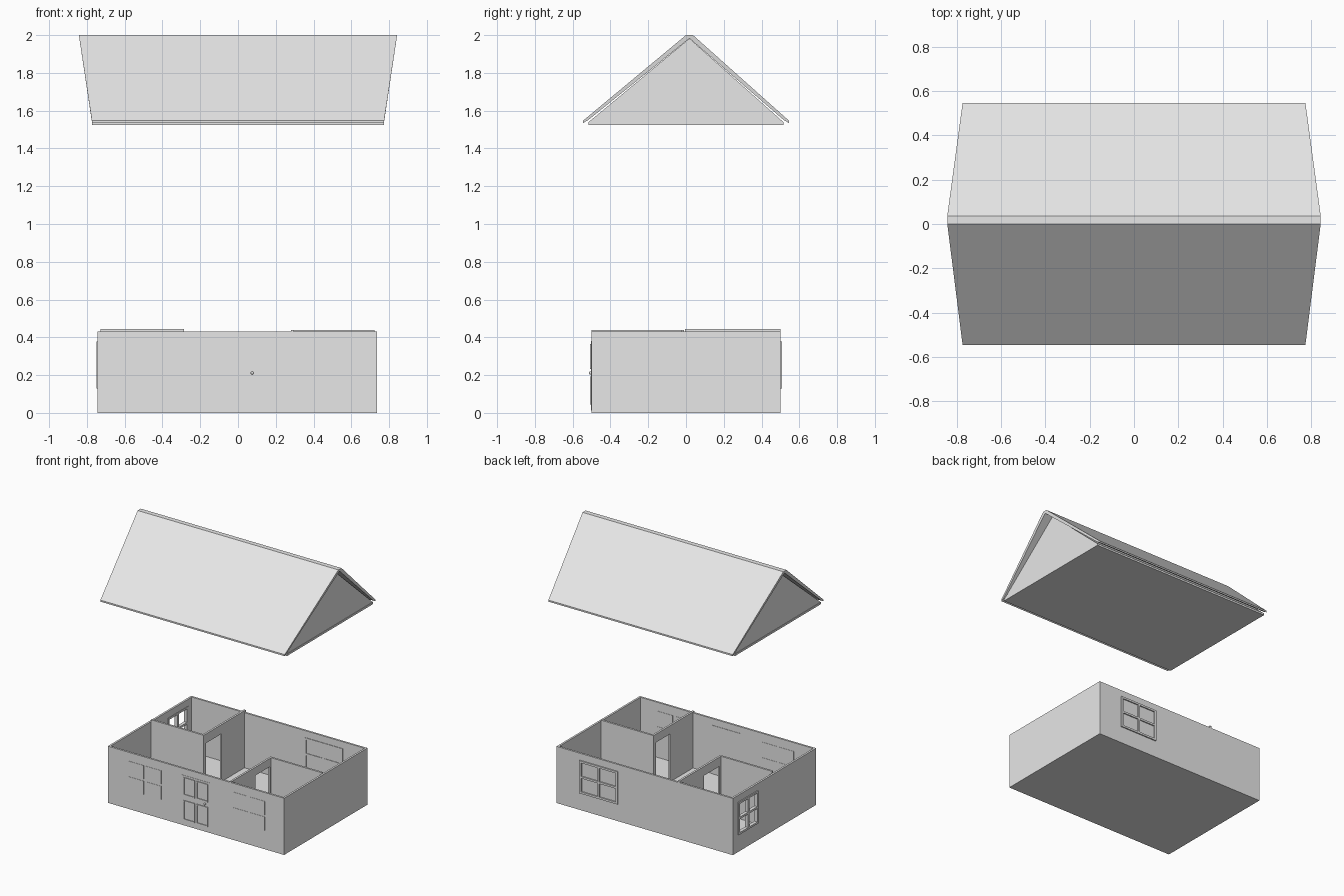
import bpy
import bmesh
from mathutils import Vector

if "Cube" in bpy.data.objects:
    bpy.data.objects.remove(bpy.data.objects["Cube"], do_unlink=True)

grey = bpy.data.materials.new("plain_grey")
grey.use_nodes = True
colour = (0.8, 0.8, 0.8, 1)
grey.diffuse_color = colour
grey.node_tree.nodes["Principled BSDF"].inputs["Base Color"].default_value = colour


def finish(name, bm):
    bmesh.ops.recalc_face_normals(bm, faces=bm.faces)
    mesh = bpy.data.meshes.new(name)
    bm.to_mesh(mesh)
    bm.free()
    mesh.materials.append(grey)
    obj = bpy.data.objects.new(name, mesh)
    bpy.context.collection.objects.link(obj)
    return obj


def boxes(name, spans):
    """One object made of boxes, each given as x, y and z ranges."""
    bm = bmesh.new()
    for span in spans:
        low, high = Vector([r[0] for r in span]), Vector([r[1] for r in span])
        verts = bmesh.ops.create_cube(bm, size=1)["verts"]
        for v in verts:
            v.co = (low + high) / 2 + Vector([c * s for c, s in zip(v.co, high - low)])
    return finish(name, bm)


def extrude_x(name, section, half_width):
    """Extrude a y-z section along x, with a half width that depends on z."""
    bm = bmesh.new()
    ends = [[bm.verts.new((side * half_width(z), y, z)) for y, z in section] for side in (-1, 1)]
    bm.faces.new(ends[0])
    bm.faces.new(ends[1])
    for i in range(len(section)):
        j = (i + 1) % len(section)
        bm.faces.new((ends[0][i], ends[0][j], ends[1][j], ends[1][i]))
    return finish(name, bm)


def holed(along, hole_along, up, hole_up):
    """Pieces of a wall around a rectangular hole."""
    (a, b), (h, k), (lo, hi), (s, t) = along, hole_along, up, hole_up
    pieces = [((a, h), up), ((k, b), up), ((h, k), (t, hi)), ((h, k), (lo, s))]
    return [p for p in pieces if p[1][1] > p[1][0] and p[0][1] > p[0][0]]


def frame(along, up, bar):
    """Outer frame plus a cross, as ranges along the wall and upwards."""
    (a, b), (lo, hi) = along, up
    m, n = (a + b) / 2, (lo + hi) / 2
    posts = [((p, p + bar), up) for p in (a, m - bar / 2, b - bar)]
    rails = [(along, (p, p + bar)) for p in (lo, n - bar / 2, hi - bar)]
    return posts + rails


# House shell
LEFT, RIGHT, FRONT, BACK = 0.737, -0.743, -0.5, 0.5
T, FLOOR, TOP = 0.015, 0.012, 0.43
UP = (FLOOR, TOP)
boxes("floor", [((RIGHT, LEFT), (FRONT, BACK), (0, FLOOR))])
boxes("front_wall", [((RIGHT, LEFT), (FRONT, FRONT + T), UP)])
boxes("back_wall", [((RIGHT, LEFT), (BACK - T, BACK), UP)])
boxes("left_wall", [((LEFT - T, LEFT), (FRONT + T, BACK - T), UP)])
window_y, window_z = (0.2, 0.44), (0.13, 0.378)
boxes("right_wall", [((RIGHT, RIGHT + T), y, z)
      for y, z in holed((FRONT + T, BACK - T), window_y, UP, window_z)])

# Two inner rooms, each with a doorway
high = (FLOOR, 0.445)
boxes("back_room_wall", [((RIGHT + T, -0.285), (-0.005, 0.01), high)])
boxes("back_room_door_wall", [((-0.3, -0.285), y, z)
      for y, z in holed((0.01, BACK), (0.025, 0.21), high, (FLOOR, 0.375))])
high = (FLOOR, 0.438)
boxes("front_room_wall", [((0.28, LEFT - T), (-0.025, -0.01), high)])
boxes("front_room_door_wall", [((0.28, 0.295), y, z)
      for y, z in holed((FRONT, -0.025), (-0.21, -0.04), high, (FLOOR, 0.375))])

# Windows
boxes("right_window_frame", [((RIGHT - 0.007, RIGHT + T + 0.003), y, z)
      for y, z in frame(window_y, window_z, 0.015)])
boxes("back_window_frame", [(x, (BACK - T - 0.004, BACK + 0.009), z)
      for x, z in frame((0.22, 0.54), window_z, 0.015)])
for name, centre in (("right", -0.43), ("left", 0.44)):
    boxes("front_window_panes_" + name,
          [((centre + dx - 0.063, centre + dx + 0.063), (FRONT - 0.002, FRONT + T + 0.002),
            (z - 0.051, z + 0.051)) for dx in (-0.073, 0.073) for z in (0.195, 0.313)])

# Front door with four raised panel borders and a knob
boxes("front_door", [((-0.12, 0.115), (FRONT - 0.002, FRONT + T + 0.003), (FLOOR, 0.38))])
borders = []
for x in (-0.057, 0.053):
    for z0, z1 in ((0.045, 0.192), (0.232, 0.366)):
        ring = holed((x - 0.048, x + 0.048), (x - 0.041, x + 0.041), (z0, z1),
                     (z0 + 0.007, z1 - 0.007))
        borders += [(a, (FRONT - 0.007, FRONT), b) for a, b in ring]
boxes("door_panel_borders", borders)
bm = bmesh.new()
bmesh.ops.create_uvsphere(bm, u_segments=12, v_segments=8, radius=0.008)
bmesh.ops.translate(bm, verts=bm.verts, vec=(0.075, FRONT - 0.006, 0.211))
knob = finish("door_knob", bm)
knob.data.polygons.foreach_set("use_smooth", [True] * len(knob.data.polygons))

# Lifted roof: ceiling slab, gable body and flared covering
EAVE, RIDGE, HALF = 1.54, 2.0, 0.7725
boxes("ceiling", [((-HALF, HALF), (-0.517, 0.517), (1.525, EAVE))])
extrude_x("gable_body", [(-0.515, EAVE), (0.515, EAVE), (0.018, 1.982)], lambda z: HALF - 0.003)
extrude_x("roof_covering",
          [(-0.545, 1.547), (0, RIDGE), (0.037, RIDGE), (0.545, 1.547), (0.545, 1.535),
           (0.518, 1.55), (0.018, 1.983), (-0.518, 1.55), (-0.545, 1.535)],
          lambda z: HALF + 0.07 * max(0, z - EAVE) / (RIDGE - EAVE))
